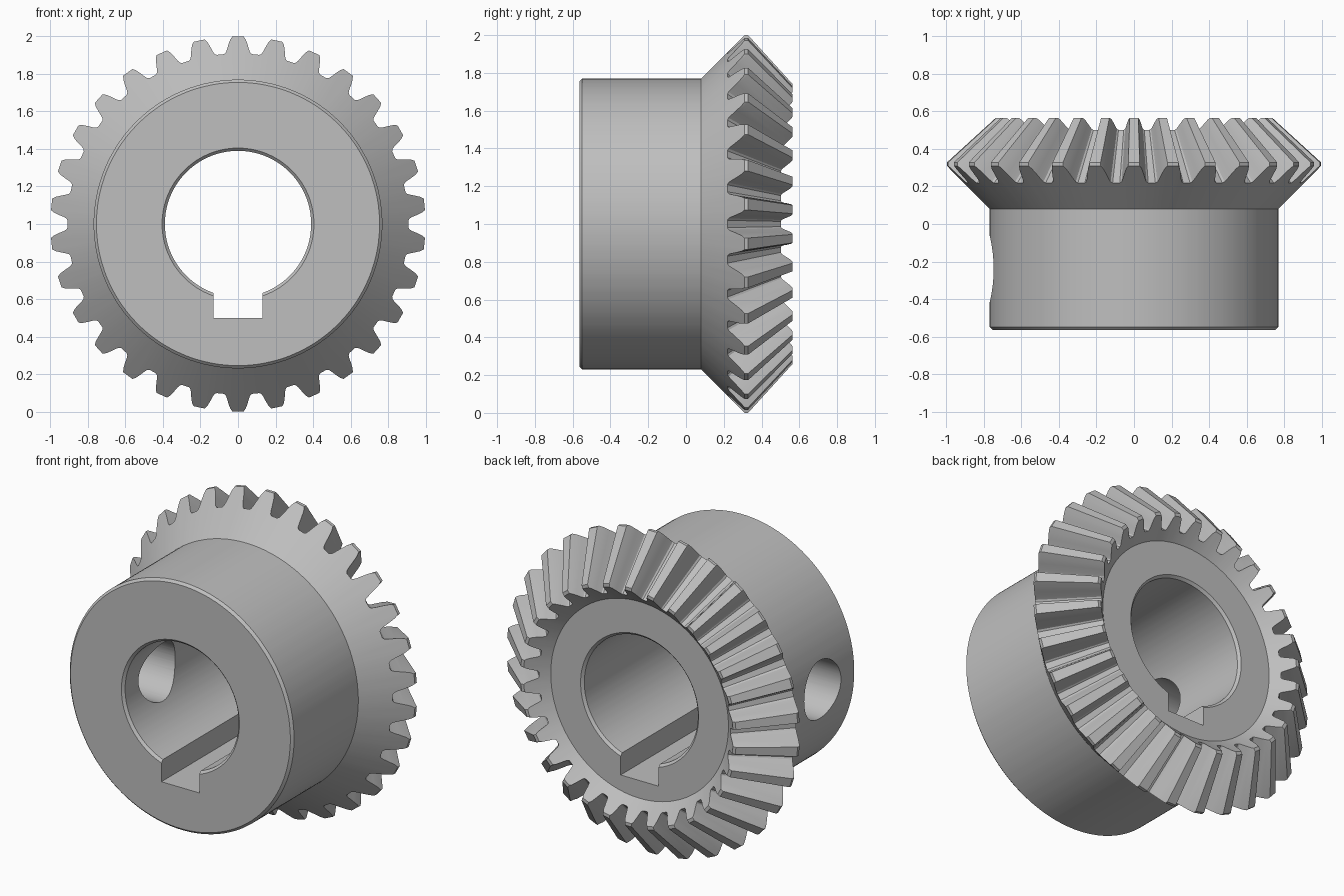
import bpy, bmesh, math
from mathutils import Matrix

cube = bpy.data.objects.get("Cube")
if cube:
    bpy.data.objects.remove(cube, do_unlink=True)

TEETH = 30
APEX = 1.238          # y of the pitch cone apex
ROOT, TIP = 0.909, 1.01
BACK, INNER = 0.69, 0.155   # offsets of the 45 degree end cones: y = r - offset

steel = bpy.data.materials.new("steel grey")
steel.use_nodes = True
steel.diffuse_color = (0.52, 0.52, 0.52, 1)
steel.node_tree.nodes["Principled BSDF"].inputs["Base Color"].default_value = (0.52, 0.52, 0.52, 1)

# Half tooth outline: angle from tooth centre in degrees, height from root to tip
half = [(1.75, 1), (2.45, 0.74), (3.1, 0.47), (3.7, 0.2), (4.15, 0.06), (4.8, 0)]
tooth = [(-a, h) for a, h in reversed(half)] + half
outline = [(math.radians(a + i * 360 / TEETH), ROOT + (TIP - ROOT) * h)
           for i in range(TEETH) for a, h in tooth]


def circle(r, y):
    return [(a, r, y) for a, _ in outline]


def toward_apex(scale):
    return [(a, r * scale, APEX - scale * (APEX - (r - BACK))) for a, r in outline]


def cone_end(scale, limit, offset):
    rings = [(a, min(r * scale, limit)) for a, r in outline]
    return [(a, r, r - offset) for a, r in rings]


# Closed sequence of rings around the whole section
rings = [
    circle(0.405, -0.565), circle(0.755, -0.565), circle(0.77, -0.55),  # hub front
    circle(0.77, 0.08),                                                # hub back edge
    cone_end(1, 1.0, BACK), toward_apex(0.99),                         # outer tooth ends
    toward_apex(0.733), cone_end(0.7227, 0.72, INNER),                 # inner tooth ends
    circle(0.61, 0.455), circle(0.405, 0.455),                         # rear annulus
    circle(0.39, 0.44), circle(0.39, -0.55),                           # bore
]

bm = bmesh.new()
loops = [[bm.verts.new((r * math.sin(a), y, 1 + r * math.cos(a))) for a, r, y in ring]
         for ring in rings]
count = len(outline)
for i, loop in enumerate(loops):
    following = loops[(i + 1) % len(loops)]
    for j in range(count):
        k = (j + 1) % count
        bm.faces.new((loop[j], loop[k], following[k], following[j]))
bmesh.ops.recalc_face_normals(bm, faces=bm.faces)


def make_object(name, bm):
    mesh = bpy.data.meshes.new(name)
    bm.to_mesh(mesh)
    bm.free()
    mesh.materials.append(steel)
    obj = bpy.data.objects.new(name, mesh)
    bpy.context.collection.objects.link(obj)
    return obj


gear = make_object("bevel_gear", bm)

# Keyway cutter below the bore
bm = bmesh.new()
bmesh.ops.create_cube(bm, size=1, matrix=Matrix.Translation((0, 0, 0.75)) @ Matrix.Diagonal((0.26, 2, 0.5, 1)))
keyway = make_object("keyway_cutter", bm)

# Set screw hole cutter through the right wall of the hub
bm = bmesh.new()
bmesh.ops.create_cone(bm, cap_ends=True, segments=64, radius1=0.18, radius2=0.18, depth=0.9,
                      matrix=Matrix.Translation((-0.55, -0.24, 1)) @ Matrix.Rotation(math.pi / 2, 4, "Y"))
screw_hole = make_object("screw_hole_cutter", bm)

bpy.ops.object.select_all(action="DESELECT")
bpy.context.view_layer.objects.active = gear
gear.select_set(True)
for cutter in (keyway, screw_hole):
    mod = gear.modifiers.new(cutter.name, "BOOLEAN")
    mod.operation = "DIFFERENCE"
    mod.solver = "EXACT"
    mod.object = cutter
    bpy.ops.object.modifier_apply(modifier=mod.name)
    bpy.data.objects.remove(cutter, do_unlink=True)

bpy.ops.object.shade_smooth_by_angle(angle=math.radians(25))
